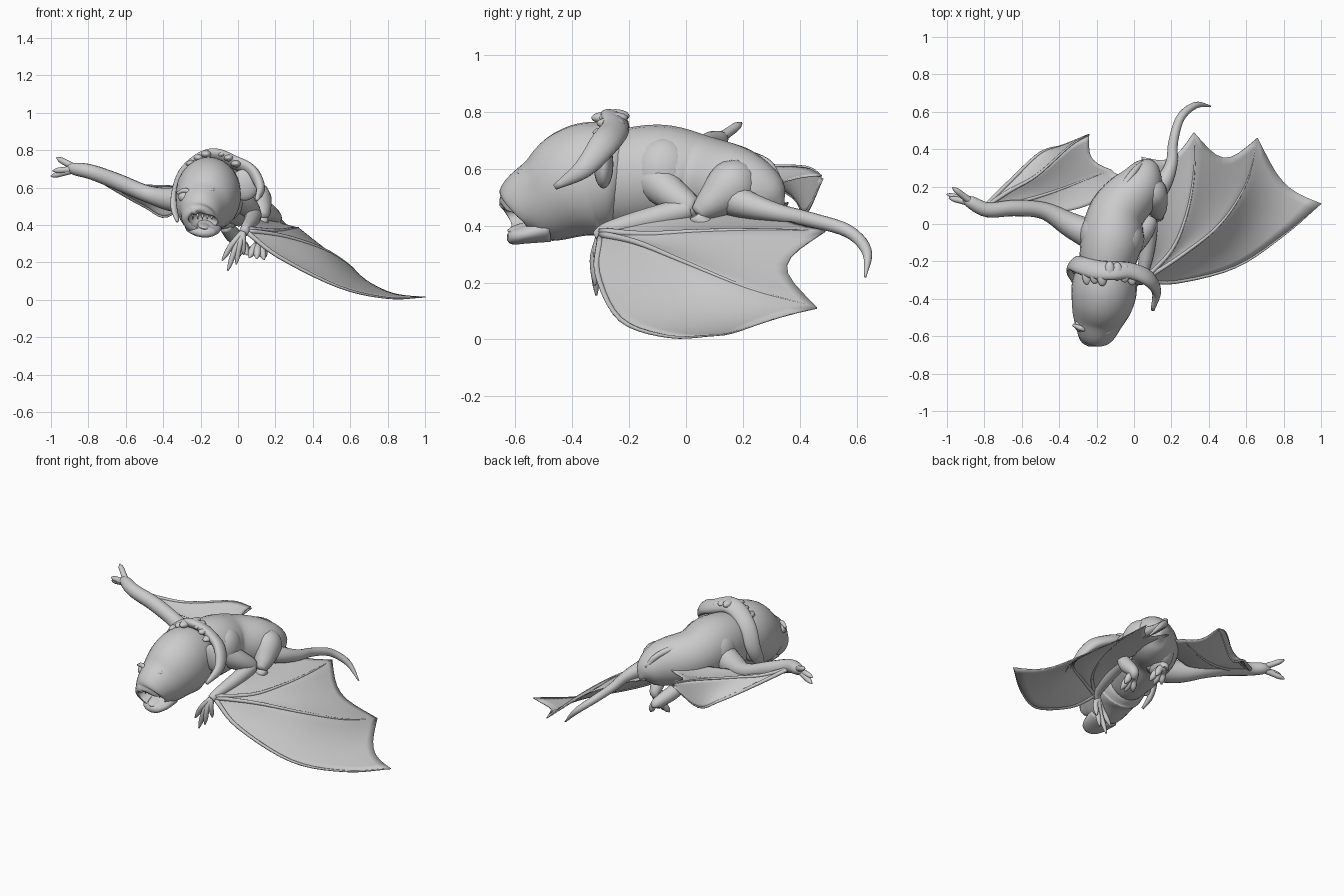
import bpy, bmesh, math, random
from mathutils import Vector as V

random.seed(4)


def spline(pts, t):
    """Catmull-Rom point on a list of equal-length tuples, t in 0..1"""
    n = len(pts) - 1
    u = min(max(t, 0), 1) * n
    i = min(int(u), n - 1)
    f = u - i
    b, c = pts[i], pts[i + 1]
    a = pts[i - 1] if i > 0 else [2 * q - r for q, r in zip(b, c)]
    d = pts[i + 2] if i + 2 <= n else [2 * r - q for q, r in zip(b, c)]
    return [0.5 * (2 * q + (r - p) * f + (2 * p - 5 * q + 4 * r - s) * f * f
                   + (3 * q - p - 3 * r + s) * f ** 3)
            for p, q, r, s in zip(a, b, c, d)]


def make(name, verts, faces):
    me = bpy.data.meshes.new(name)
    me.from_pydata(verts, [], faces)
    bm = bmesh.new()
    bm.from_mesh(me)
    bmesh.ops.recalc_face_normals(bm, faces=bm.faces)
    bm.to_mesh(me)
    bm.free()
    me.shade_smooth()
    ob = bpy.data.objects.new(name, me)
    bpy.context.collection.objects.link(ob)
    return ob


def tube(name, rings, sides=14, per=5):
    """Loft along rings (x, y, z, half width[, half height])"""
    rings = [tuple(r) if len(r) == 5 else (*r, r[3]) for r in rings]
    n = per * (len(rings) - 1)
    s = [spline(rings, i / n) for i in range(n + 1)]
    up, verts = None, []
    for i, r in enumerate(s):
        t = (V(s[min(i + 1, n)][:3]) - V(s[max(i - 1, 0)][:3])).normalized()
        if up is None:
            up = V((0, 0, 1)) if abs(t.z) < 0.9 else V((-1, 0, 0))
        up = (up - t * up.dot(t)).normalized()
        side = t.cross(up)
        for k in range(sides):
            a = 2 * math.pi * k / sides
            verts.append(V(r[:3]) + side * max(r[3], .003) * math.cos(a)
                         + up * max(r[4], .003) * math.sin(a))
    faces = [(i * sides + k, i * sides + (k + 1) % sides,
              (i + 1) * sides + (k + 1) % sides, (i + 1) * sides + k)
             for i in range(n) for k in range(sides)]
    faces += [tuple(range(sides)), tuple(range(n * sides, (n + 1) * sides))]
    return make(name, verts, faces)


def ball(name, loc, size, rot=(0, 0, 0)):
    bpy.ops.mesh.primitive_uv_sphere_add(segments=20, ring_count=12, location=loc, rotation=rot)
    ob = bpy.context.object
    ob.name, ob.scale = name, size
    bpy.ops.object.shade_smooth()
    return ob


def digits(name, root, tips, r=.02, bend=(0, 0, .02)):
    root = V(root)
    for i, tip in enumerate(tips):
        tip = V(tip)
        mid = root.lerp(tip, .5) + V(bend)
        tube(f"{name}_{i + 1}", [(*root, r), (*mid, r * .85),
                                 (*mid.lerp(tip, .6), r * .75), (*tip, .004)], 10)


def wing(name, fingers, pulls, sag, drop=0):
    """Scalloped membrane stretched between finger curves, plus thin bones"""
    m, n = 8, 20
    cols = []
    for a, b, pull in zip(fingers, fingers[1:], pulls):
        for k in range(m + (b is fingers[-1])):
            s = k / m
            w = math.sin(math.pi * s)
            col = []
            for j in range(n + 1):
                t = j / n * (1 - pull * w)
                p = V(spline(a, t)).lerp(V(spline(b, t)), s)
                p.z -= sag * w * math.sin(math.pi * min(1, t))
                if a is fingers[0]:
                    p.z = max(.003, p.z - drop * w * t)
                col.append(p)
            cols.append(col)
    verts = [p for c in cols for p in c]
    h = n + 1
    faces = [(i * h + j, i * h + j + 1, (i + 1) * h + j + 1, (i + 1) * h + j)
             for i in range(len(cols) - 1) for j in range(n)]
    ob = make(name + "_membrane", verts, faces)
    mod = ob.modifiers.new("thickness", 'SOLIDIFY')
    mod.thickness, mod.offset = .006, 0
    for i, f in enumerate(fingers[:-1]):
        k = len(f) - 1
        tube(f"{name}_bone_{i + 1}", [(*p, .010 * (1 - j / k) + .003) for j, p in enumerate(f)], 8)


# torso
tube("body", [(-.15, -.36, .54, .10, .12), (-.15, -.25, .555, .14, .17), (-.12, -.09, .575, .165, .18),
              (-.09, .06, .56, .15, .155), (.02, .19, .53, .13, .14), (.07, .29, .50, .08, .09),
              (.09, .34, .47, .01, .01)], 24)
ball("right_shoulder", (-.03, -.08, .59), (.085, .11, .12))
ball("left_shoulder", (-.19, -.06, .58), (.10, .12, .12))
tube("tail", [(.06, .12, .51, .07), (.15, .21, .475, .05), (.20, .32, .445, .033), (.21, .44, .42, .026),
              (.25, .57, .38, .023), (.33, .635, .31, .018), (.41, .63, .22, .004)])

# head with mouth cut out
head = tube("head", [(-.13, -.18, .55, .07, .08), (-.14, -.23, .56, .15, .17), (-.155, -.31, .565, .172, .20),
                     (-.165, -.39, .545, .172, .195), (-.185, -.48, .498, .148, .16), (-.198, -.55, .466, .118, .132),
                     (-.207, -.585, .435, .095, .10), (-.205, -.61, .415, .07, .075),
                     (-.205, -.622, .41, .02, .02)], 28)
cut = ball("mouth_cutter", (-.182, -.62, .418), (.085, .10, .045), (math.radians(12), math.radians(14), 0))
cut.hide_render = True
cut.hide_viewport = True
mod = head.modifiers.new("mouth", 'BOOLEAN')
mod.operation, mod.object, mod.solver = 'DIFFERENCE', cut, 'EXACT'
tube("nose", [(-.215, -.52, .52, .045, .04), (-.228, -.59, .50, .042, .035), (-.235, -.63, .48, .033, .03),
              (-.238, -.65, .465, .010)])
tube("lower_jaw", [(-.185, -.49, .39, .10, .05), (-.178, -.57, .368, .082, .033), (-.172, -.61, .360, .055, .027),
                   (-.17, -.627, .360, .02, .012)])
ball("tongue", (-.18, -.57, .395), (.035, .06, .014), (.25, .2, 0))
for i in range(5):
    x = -.24 + i * .025
    tube(f"tooth_{i + 1}", [(x, -.585, .47 - .006 * i, .009), (x, -.59, .43, .002)], 6, 2)
for side, x, y, lean in (("right", -.145, -.568, .5), ("left", -.285, -.545, -.5)):
    ball(side + "_eye", (x, y, .55), (.035, .032, .03), (0, 0, lean))
    tube(side + "_brow", [(x - .04, y - .005 + lean * -.02, .57, .008), (x, y - .012, .585, .014),
                          (x + .04, y - .005 + lean * .04, .57, .008)], 8)

# crest frill running from ear to ear over the back of the head
tube("crest_frill", [(.10, -.46, .535, .01), (.12, -.36, .60, .025, .035), (.075, -.29, .685, .03, .05),
                     (-.02, -.25, .735, .03, .05), (-.12, -.25, .772, .03, .055), (-.20, -.245, .75, .03, .055),
                     (-.285, -.22, .675, .025, .05), (-.325, -.21, .57, .02, .045), (-.335, -.25, .48, .018, .035),
                     (-.325, -.31, .42, .008)], 14)
for i in range(7):
    x = -.25 + i * .04
    ball(f"crest_bump_{i + 1}", (x, -.265 + random.uniform(-.02, .02), .785 - 4.0 * (x + .13) ** 2),
         (.028, .05, .022 + random.uniform(-.003, .003)))
ball("right_ear_base", (.035, -.29, .615), (.075, .035, .085))
ball("left_ear_base", (-.285, -.24, .56), (.05, .04, .10))

# right arm, folded, with hanging fingers
tube("right_upper_arm", [(-.04, -.12, .57, .08), (.04, -.05, .51, .06), (.085, .02, .46, .042), (.09, .035, .455, .01)])
tube("right_forearm", [(.09, .03, .46, .02), (.085, 0, .455, .042), (.07, -.14, .42, .04),
                       (.045, -.27, .385, .03), (.03, -.31, .36, .025)])
digits("right_hand_finger", (.025, -.30, .36),
       [(-.085, -.31, .21), (-.055, -.315, .155), (-.01, -.32, .19), (.03, -.30, .24)], .018, (0, -.012, .015))

# left arm, raised to the side
tube("left_arm", [(-.16, -.09, .55, .09), (-.33, -.01, .535, .068), (-.48, .07, .565, .046), (-.64, .085, .63, .044),
                  (-.78, .075, .682, .04), (-.87, .115, .70, .034), (-.91, .135, .705, .015)])
digits("left_hand_finger", (-.86, .11, .70),
       [(-.97, .195, .76), (-1.0, .16, .66), (-.99, .14, .69)], .02, (0, 0, 0))

# wings
wing("right_wing", [
    [(.05, -.30, .36), (.22, -.31, .23), (.54, -.23, .07), (.80, -.06, .01), (1.0, .11, .015)],
    [(.05, -.30, .37), (.25, -.17, .34), (.46, .0, .27), (.60, .22, .18), (.66, .46, .11)],
    [(.05, -.30, .38), (.20, -.14, .37), (.28, .05, .38), (.32, .27, .385), (.32, .49, .38)],
    [(.05, -.29, .38), (.09, -.12, .42), (.09, .04, .44), (.08, .20, .45), (.04, .36, .48)]],
     (.07, .13, .10), .01, .025)
wing("left_wing", [
    [(-.80, .09, .68), (-.64, .25, .58), (-.50, .38, .50), (-.38, .42, .445), (-.24, .48, .565)],
    [(-.80, .09, .68), (-.66, .18, .63), (-.52, .26, .61), (-.34, .42, .605), (-.24, .475, .575)],
    [(-.78, .09, .67), (-.61, .12, .60), (-.44, .17, .55), (-.28, .23, .53), (-.12, .29, .54)],
    [(-.78, .08, .67), (-.60, .08, .61), (-.42, .06, .55), (-.20, .12, .54), (0, .28, .54)]],
     (.02, .10, .04), .005)

# hip membrane folds
tube("hip_fold", [(-.13, .02, .68, .012), (-.08, .16, .66, .018), (0, .28, .62, .018), (.05, .33, .55, .012)], 10)

# tucked legs and feet
tube("right_thigh", [(.05, .24, .56, .05), (.09, .17, .54, .085, .095), (.12, .09, .48, .06), (.13, .04, .44, .03)])
tube("right_shin", [(.13, .04, .44, .03), (.125, .08, .37, .042), (.12, .14, .30, .032), (.11, .12, .27, .02)])
digits("right_toe", (.11, .14, .29), [(.14, .05, .215), (.10, .04, .22), (.06, .06, .225), (.15, .10, .23)], .024)
tube("left_thigh", [(-.03, .22, .52, .06), (-.06, .16, .47, .08), (-.07, .10, .40, .05), (-.07, .09, .38, .02)])
tube("left_shin", [(-.07, .10, .40, .035), (-.03, .19, .35, .042), (.01, .28, .31, .032), (.015, .29, .29, .02)])
digits("left_toe", (.01, .28, .305), [(.05, .20, .24), (.01, .19, .235), (-.03, .21, .24), (.06, .27, .24)], .024)
